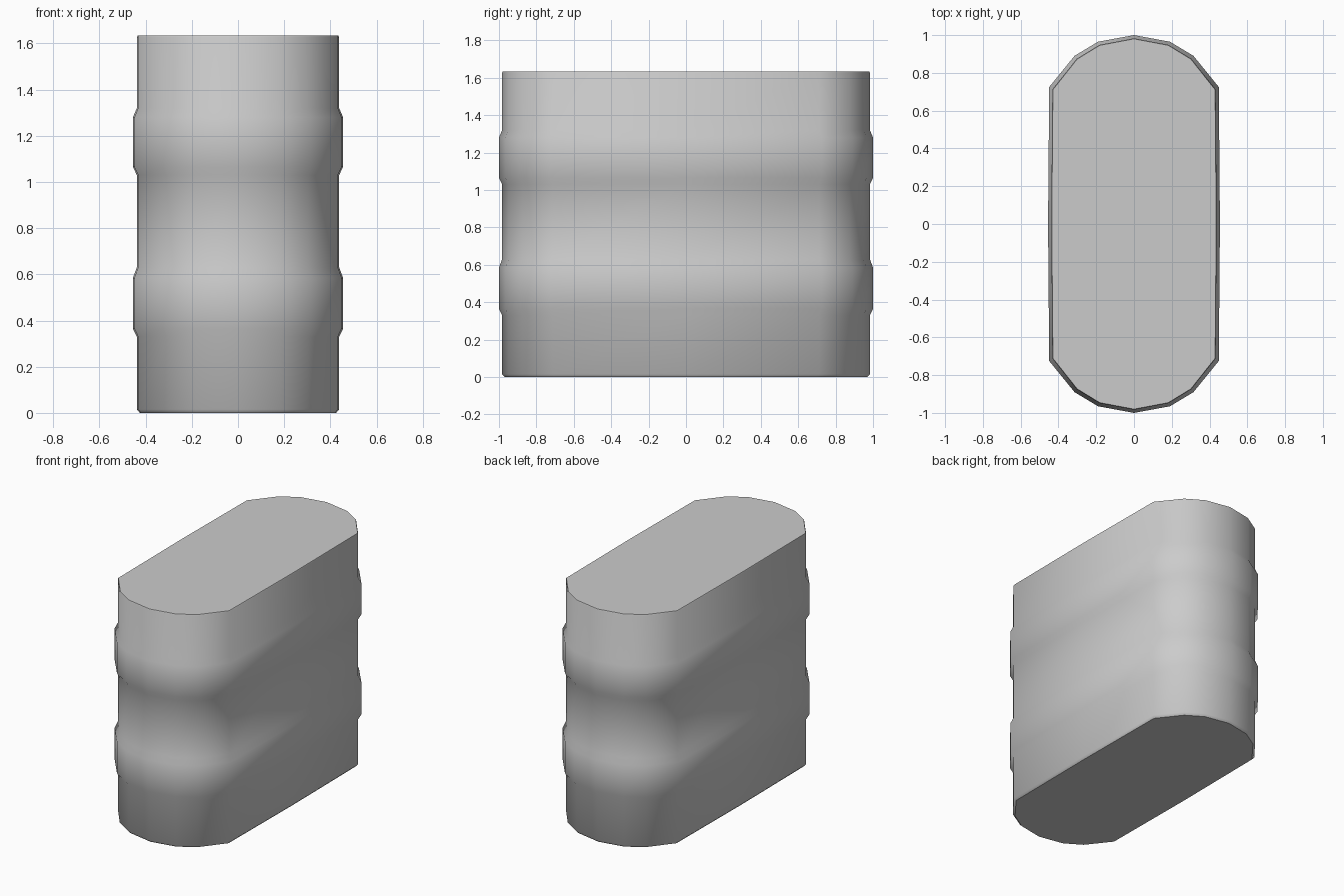
import bpy, bmesh

if "Cube" in bpy.data.objects:
    bpy.data.objects.remove(bpy.data.objects["Cube"])

# Quarter outline at full rib width, mirrored into a closed loop
quarter = [(0.455, 0.0), (0.449, 0.725), (0.315, 0.89), (0.19, 0.965), (0.0, 1.0)]
half = quarter + [(-x, y) for x, y in quarter[-2::-1]]
outline = half + [(x, -y) for x, y in half[-2:0:-1]]

# (height, inset from the rib surface)
levels = [(0.0, 0.03), (0.015, 0.017), (0.33, 0.017), (0.365, 0.0), (0.585, 0.0),
          (0.63, 0.017), (1.03, 0.017), (1.065, 0.0), (1.28, 0.0), (1.32, 0.017),
          (1.627, 0.017), (1.634, 0.02)]

bm = bmesh.new()
rings = []
for z, inset in levels:
    rings.append([bm.verts.new((x * (1 - inset / 0.455), y * (1 - inset), z))
                  for x, y in outline])

# Smooth ribbed walls
n = len(outline)
for low, high in zip(rings, rings[1:]):
    for i in range(n):
        j = (i + 1) % n
        bm.faces.new((low[i], low[j], high[j], high[i])).smooth = True

# Flat end caps
bm.faces.new(rings[0][::-1])
bm.faces.new(rings[-1])
bmesh.ops.recalc_face_normals(bm, faces=bm.faces)

mesh = bpy.data.meshes.new("ribbed_container")
bm.to_mesh(mesh)
bm.free()
body = bpy.data.objects.new("ribbed_container", mesh)
bpy.context.collection.objects.link(body)

# Keep the cap rims crisp
for edge in mesh.edges:
    zs = [mesh.vertices[v].co.z for v in edge.vertices]
    edge.use_edge_sharp = max(zs) < 0.001 or min(zs) > 1.633
